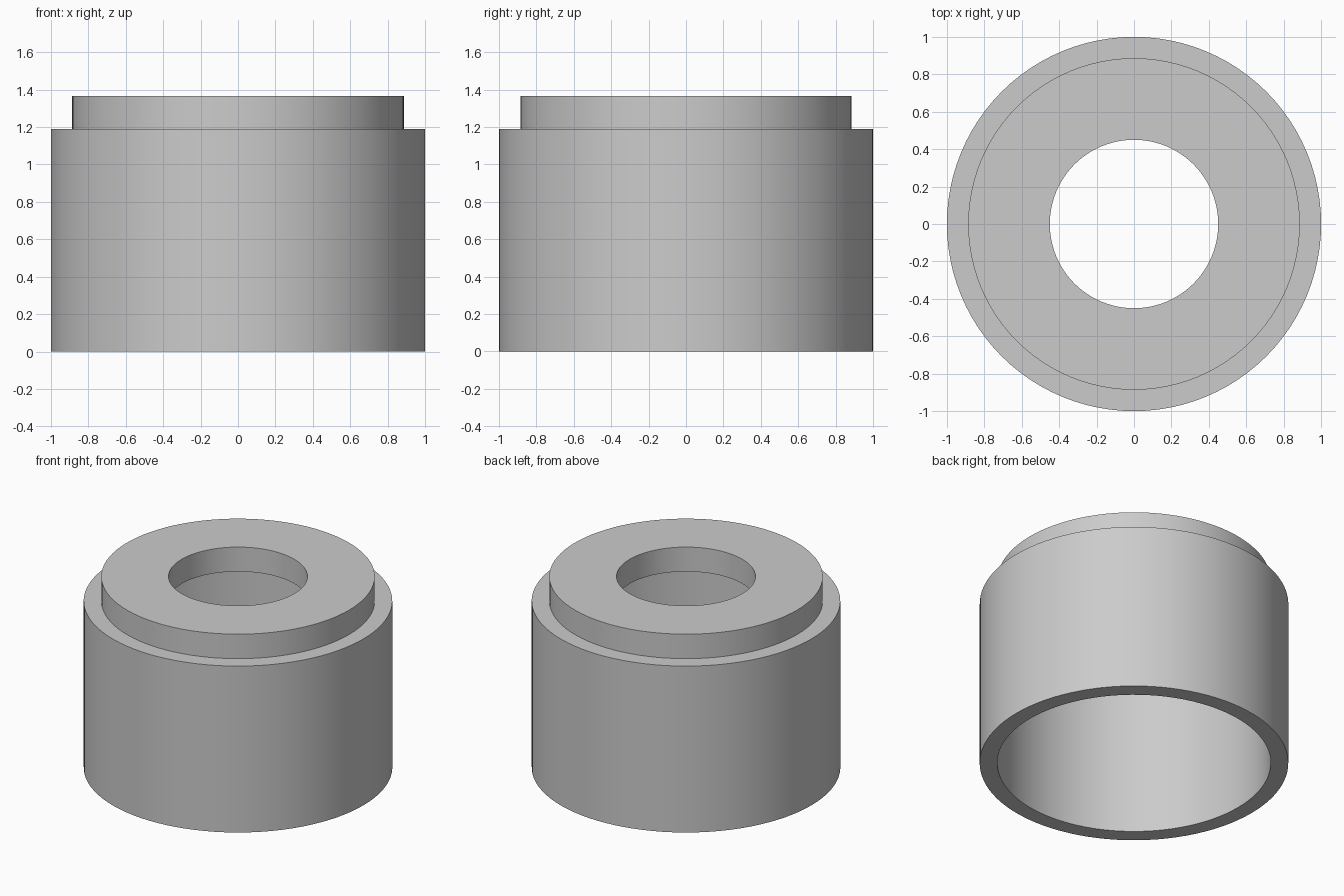
import bpy, math

cube = bpy.data.objects.get("Cube")
if cube:
    bpy.data.objects.remove(cube, do_unlink=True)

SEGMENTS = 96
BODY_RADIUS, BORE_RADIUS, HOLE_RADIUS = 1.0, 0.886, 0.45
SHOULDER, TOP = 1.19, 1.365

grey = bpy.data.materials.new("plain grey")
grey.use_nodes = True
colour = (0.6, 0.6, 0.6, 1)
grey.diffuse_color = colour
grey.node_tree.nodes["Principled BSDF"].inputs["Base Color"].default_value = colour


def ring(name, outer, inner, bottom, top):
    """Revolve a rectangular section around z into a closed ring."""
    profile = [(outer, bottom), (outer, top), (inner, top), (inner, bottom)]
    n = len(profile)
    verts = []
    for s in range(SEGMENTS):
        a = math.tau * s / SEGMENTS
        verts += [(r * math.cos(a), r * math.sin(a), z) for r, z in profile]
    faces = []
    for s in range(SEGMENTS):
        here, there = s * n, (s + 1) % SEGMENTS * n
        for i in range(n):
            j = (i + 1) % n
            faces.append((here + i, there + i, there + j, here + j))
    mesh = bpy.data.meshes.new(name)
    mesh.from_pydata(verts, [], faces)
    mesh.materials.append(grey)
    obj = bpy.data.objects.new(name, mesh)
    bpy.context.collection.objects.link(obj)
    bpy.ops.object.select_all(action="DESELECT")
    obj.select_set(True)
    bpy.context.view_layer.objects.active = obj
    bpy.ops.object.shade_smooth_by_angle(angle=math.radians(30))
    return obj


# Open-bottomed outer sleeve, then the raised ring that caps its bore
ring("outer_sleeve", BODY_RADIUS, BORE_RADIUS, 0, SHOULDER)
ring("top_ring", BORE_RADIUS, HOLE_RADIUS, SHOULDER, TOP)
